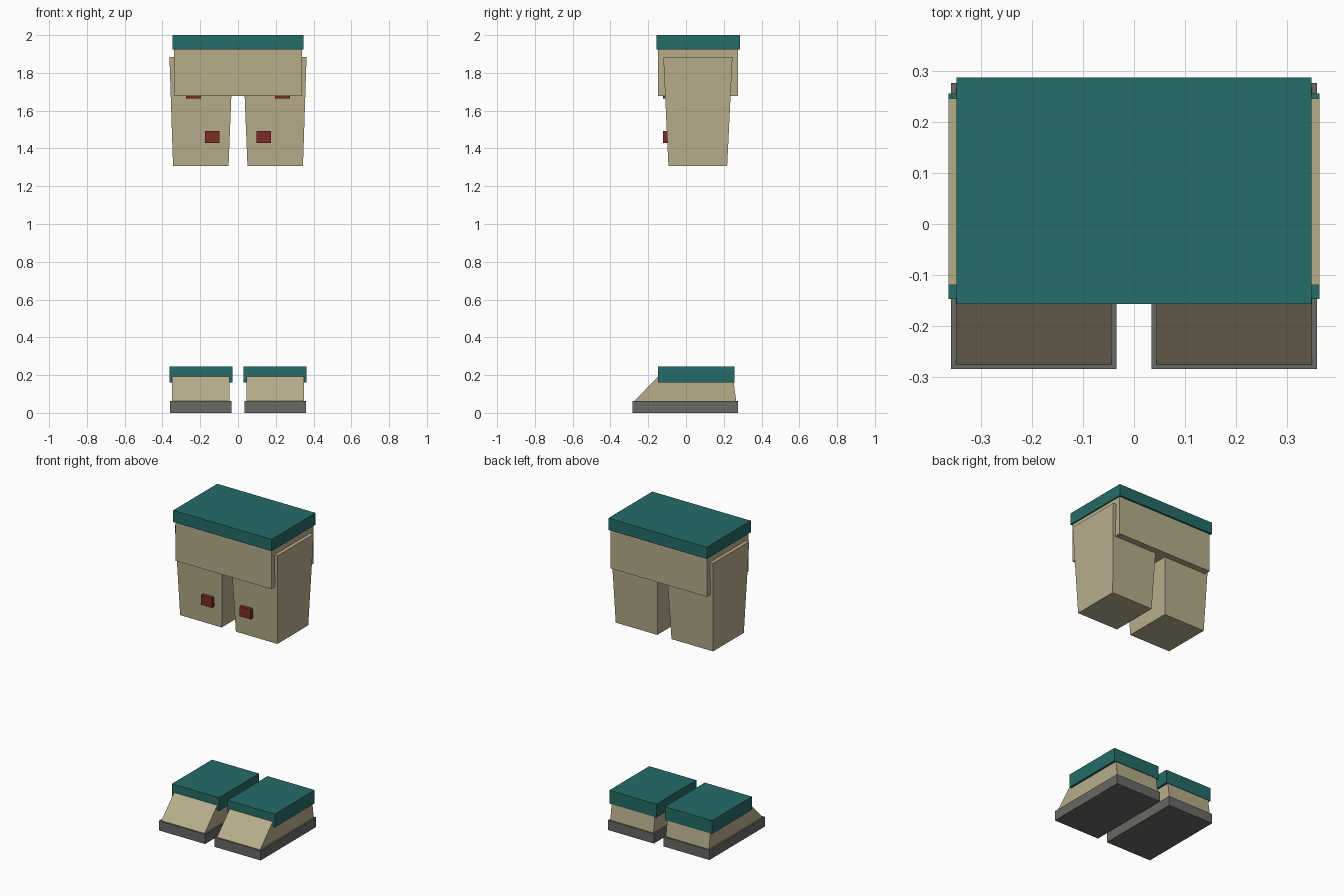
import bpy

if "Cube" in bpy.data.objects:
    bpy.data.objects.remove(bpy.data.objects["Cube"])


def material(name, rgb):
    m = bpy.data.materials.new(name)
    m.diffuse_color = (*rgb, 1)
    m.use_nodes = True
    m.node_tree.nodes["Principled BSDF"].inputs["Base Color"].default_value = m.diffuse_color
    return m


TEAL = material("teal_cloth", (0.018, 0.15, 0.14))
TAN = material("tan_cloth", (0.48, 0.42, 0.26))
RED = material("red_patch", (0.2, 0.027, 0.018))
RUBBER = material("dark_rubber", (0.14, 0.14, 0.13))


def block(name, mat, bottom, top, mirror=False):
    """Tapered box; bottom and top are (x0, x1, y0, y1, z)."""
    verts = []
    for x0, x1, y0, y1, z in (bottom, top):
        verts += [(x0, y0, z), (x1, y0, z), (x1, y1, z), (x0, y1, z)]
    faces = [(3, 2, 1, 0), (4, 5, 6, 7)]
    faces += [(i, (i + 1) % 4, (i + 1) % 4 + 4, i + 4) for i in range(4)]
    mesh = bpy.data.meshes.new(name)
    mesh.from_pydata(verts, [], faces)
    mesh.materials.append(mat)
    ob = bpy.data.objects.new(name, mesh)
    bpy.context.collection.objects.link(ob)
    if mirror:
        ob.modifiers.new("Mirror", 'MIRROR')
    return ob


def box(name, mat, x0, x1, y0, y1, z0, z1, mirror=False):
    return block(name, mat, (x0, x1, y0, y1, z0), (x0, x1, y0, y1, z1), mirror)


# Waist: belt band and hip block
box("belt", TEAL, -0.348, 0.348, -0.157, 0.287, 1.925, 2.0)
box("hips", TAN, -0.34, 0.34, -0.148, 0.276, 1.677, 1.925)

# Tapered trouser legs with red patches on the front
block("trouser_leg", TAN, (0.05, 0.344, -0.093, 0.218, 1.307),
      (0.027, 0.363, -0.12, 0.246, 1.885), mirror=True)
box("knee_patch", RED, 0.098, 0.175, -0.123, -0.05, 1.43, 1.493, mirror=True)
box("thigh_patch", RED, 0.197, 0.274, -0.123, -0.05, 1.665, 1.728, mirror=True)

# Boots: sole, sloped upper and ankle cuff
box("boot_sole", RUBBER, 0.034, 0.359, -0.284, 0.276, 0.0, 0.062, mirror=True)
block("boot_upper", TAN, (0.044, 0.349, -0.275, 0.266, 0.062),
      (0.044, 0.349, -0.125, 0.245, 0.215), mirror=True)
box("boot_cuff", TEAL, 0.03, 0.363, -0.147, 0.256, 0.16, 0.245, mirror=True)
